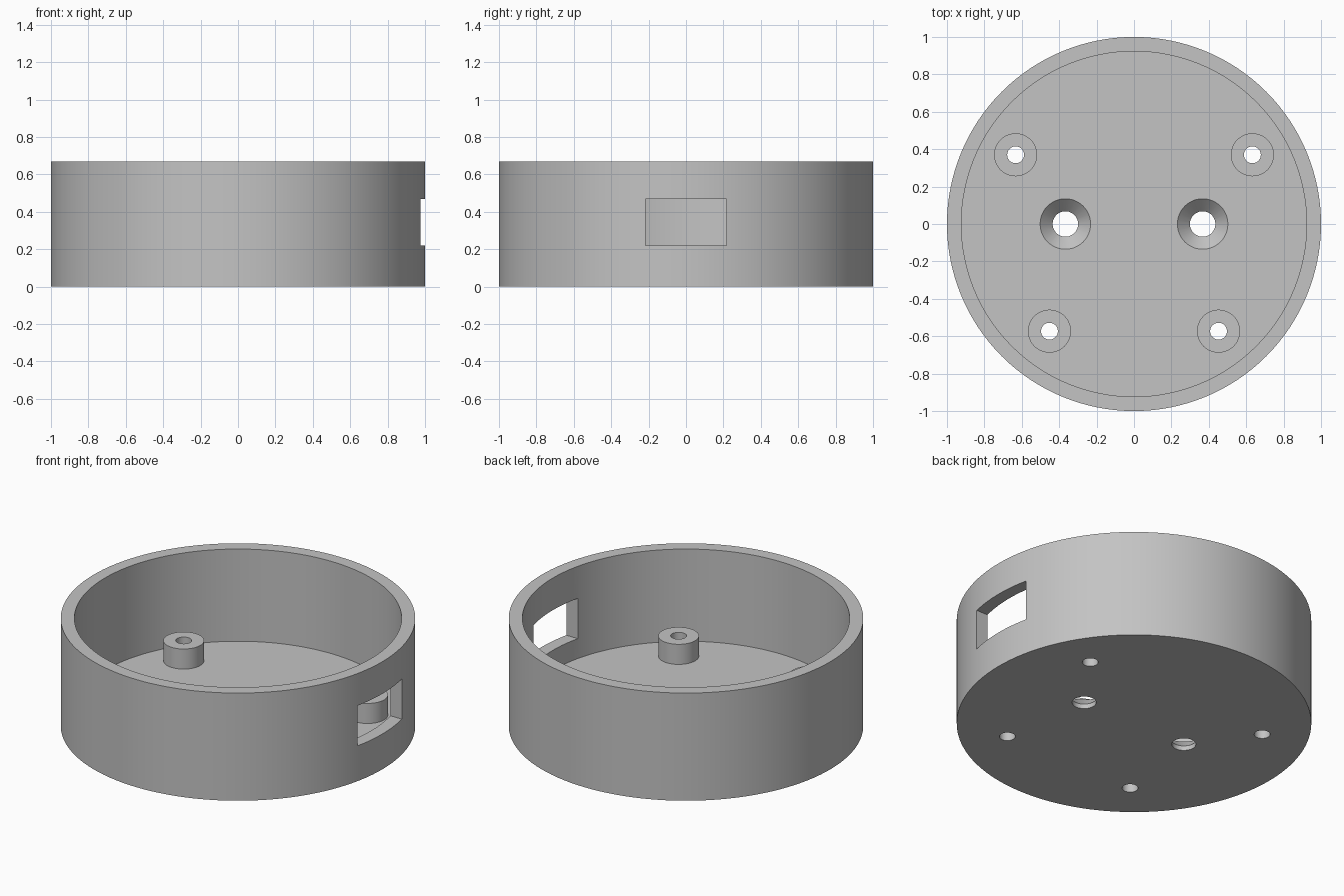
import bpy
import math

old = bpy.data.objects.get("Cube")
if old:
    bpy.data.objects.remove(old, do_unlink=True)

HEIGHT, FLOOR, POST_TOP = 0.67, 0.096, 0.221
INNER_R = 0.923
POSTS = [(0.633, 0.37), (0.452, -0.573)]
SINK_X = 0.367

grey = bpy.data.materials.new("plain_grey")
grey.use_nodes = True
colour = (0.55, 0.55, 0.55, 1)
grey.diffuse_color = colour
grey.node_tree.nodes["Principled BSDF"].inputs["Base Color"].default_value = colour


def cone(name, x, y, z0, z1, r0, r1=None, sides=48):
    """Upright cylinder or cone between two heights."""
    bpy.ops.mesh.primitive_cone_add(
        vertices=sides, radius1=r0, radius2=r0 if r1 is None else r1,
        depth=z1 - z0, location=(x, y, (z0 + z1) / 2))
    ob = bpy.context.object
    ob.name = name
    return ob


def combine(target, tool, operation):
    """Apply a boolean and discard the tool."""
    mod = target.modifiers.new(operation.lower(), "BOOLEAN")
    mod.operation, mod.object, mod.solver = operation, tool, "EXACT"
    bpy.context.view_layer.objects.active = target
    bpy.ops.object.modifier_apply(modifier=mod.name)
    bpy.data.objects.remove(tool, do_unlink=True)


# Round open tray
tray = cone("round_tray", 0, 0, 0, HEIGHT, 1, sides=128)
combine(tray, cone("hollow", 0, 0, FLOOR, 1, INNER_R, sides=128), "DIFFERENCE")

# Mounting posts with through holes, and countersunk screw holes
for side in (-1, 1):
    for x, y in POSTS:
        combine(tray, cone("post", side * x, y, FLOOR / 2, POST_TOP, 0.115), "UNION")
        combine(tray, cone("post_hole", side * x, y, -0.1, 0.4, 0.045), "DIFFERENCE")
    combine(tray, cone("screw_hole", side * SINK_X, 0, -0.1, 0.2, 0.068), "DIFFERENCE")
    # The cone runs past the floor at the same 45 degree slope
    combine(tray, cone("countersink", side * SINK_X, 0, FLOOR - 0.085,
                       FLOOR + 0.05, 0.05, 0.185), "DIFFERENCE")

# Cable window in the left wall
bpy.ops.mesh.primitive_cube_add(size=1, location=(0.95, 0, 0.345))
window = bpy.context.object
window.scale = (0.3, 0.434, 0.25)
combine(tray, window, "DIFFERENCE")

# Finish
tray.data.materials.clear()
tray.data.materials.append(grey)
for face in tray.data.polygons:
    face.material_index = 0
bpy.ops.object.select_all(action="DESELECT")
tray.select_set(True)
bpy.context.view_layer.objects.active = tray
bpy.ops.object.shade_smooth_by_angle(angle=math.radians(30))
